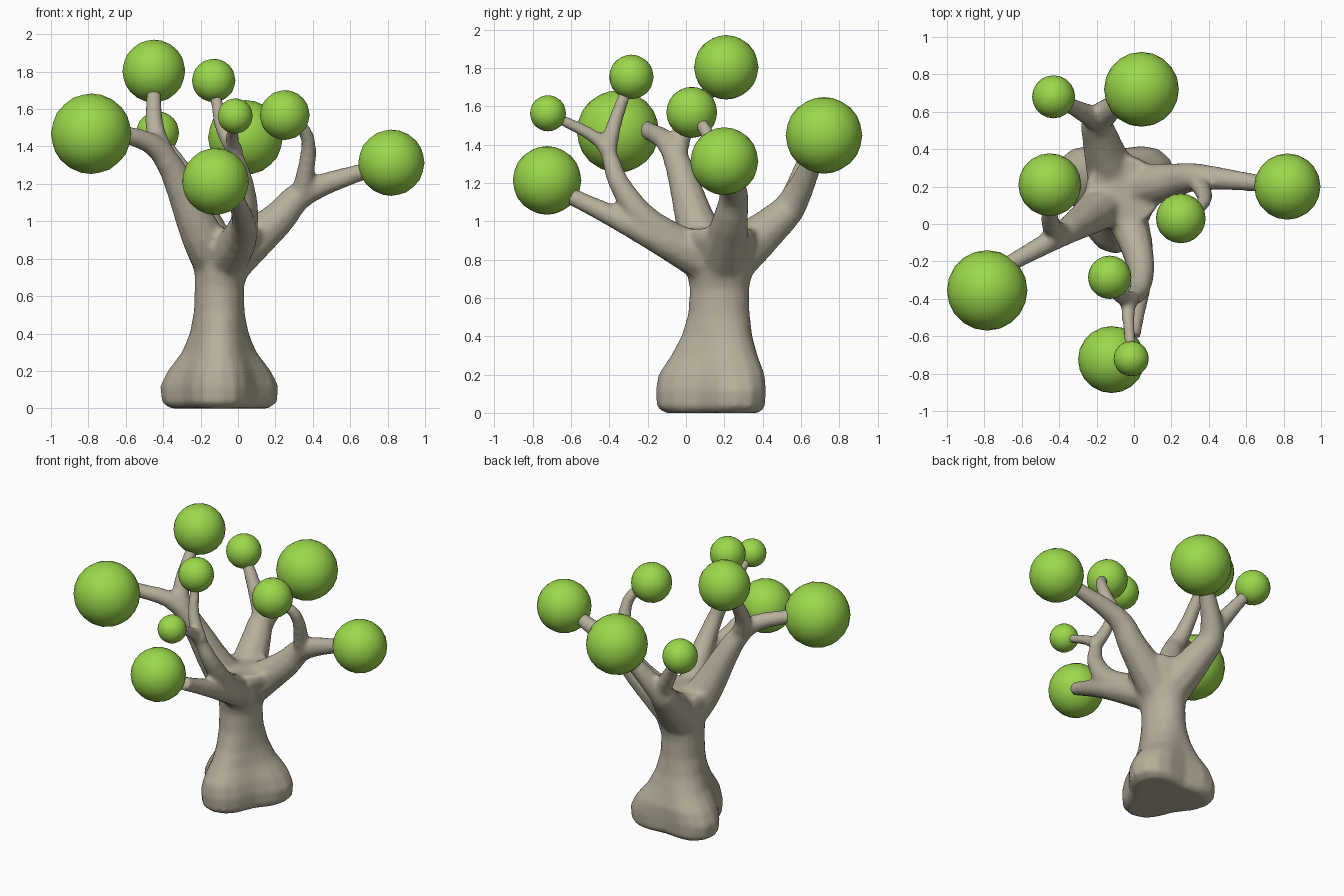
import bpy, bmesh
from math import cos, sin, pi
from mathutils import Vector

if "Cube" in bpy.data.objects:
    bpy.data.objects.remove(bpy.data.objects["Cube"])


def material(name, rgb):
    m = bpy.data.materials.new(name)
    m.diffuse_color = (*rgb, 1)
    m.use_nodes = True
    m.node_tree.nodes["Principled BSDF"].inputs["Base Color"].default_value = m.diffuse_color
    return m


bark = material("bark", (0.47, 0.43, 0.33))
leaf = material("leaf", (0.33, 0.69, 0.07))
bm = bmesh.new()
heart = (-0.09, 0.18, 0.76)  # where the limbs meet inside the trunk


def foliage(x, y, z, r):
    z -= 0.007
    bpy.ops.mesh.primitive_ico_sphere_add(subdivisions=3, radius=r, location=(x, y, z))
    ball = bpy.context.object
    ball.name = "foliage_ball"
    ball.data.materials.append(leaf)
    bpy.ops.object.shade_smooth()
    return x, y, z


def loft(rings):
    for a, b in zip(rings, rings[1:]):
        n = len(a)
        for i in range(n):
            bm.faces.new((a[i], a[(i + 1) % n], b[(i + 1) % n], b[i]))
    bm.faces.new(rings[0][::-1])
    bm.faces.new(rings[-1])


def limb(r0, r1, *points, steps=4):
    """Tapered tube along a smooth spline through the points."""
    p = [Vector(q) for q in points]
    p = [2 * p[0] - p[1]] + p + [2 * p[-1] - p[-2]]
    path = []
    for a, b, c, d in zip(p, p[1:], p[2:], p[3:]):
        for k in range(steps):
            t = k / steps
            path.append(0.5 * (2 * b + (c - a) * t + (2 * a - 5 * b + 4 * c - d) * t ** 2
                               + (3 * b - a - 3 * c + d) * t ** 3))
    path.append(p[-2])
    run = [0.0]
    for a, b in zip(path, path[1:]):
        run.append(run[-1] + (b - a).length)
    rings = []
    for i, c in enumerate(path):
        d = path[min(i + 1, len(path) - 1)] - path[max(i - 1, 0)]
        q = d.to_track_quat('Z', 'Y')
        r = r1 + (r0 - r1) * (1 - run[i] / run[-1]) ** 1.5 + 0.005
        rings.append([bm.verts.new(c + q @ Vector((r * cos(k * pi / 5), r * sin(k * pi / 5), 0)))
                      for k in range(10)])
    loft(rings)


# Trunk: height, radius x, radius y, three-root flare
rings = []
for z, rx, ry, k in ((0, .24, .24, .2), (.03, .28, .275, .2), (.12, .288, .28, .2), (.2, .255, .272, .18),
                     (.3, .19, .225, .13), (.4, .155, .185, .08), (.52, .135, .16, .02), (.65, .132, .155, 0),
                     (.8, .155, .185, 0), (.9, .2, .2, 0), (.96, .2, .18, 0)):
    cx = -0.1 + 0.15 * max(0, z - 0.65)
    ring = []
    for i in range(24):
        t = 2 * pi * i / 24
        f = 1 + k * cos(3 * (t + pi / 2))
        ring.append(bm.verts.new((cx + rx * f * cos(t), 0.175 + ry * f * sin(t), z)))
    rings.append(ring)
loft(rings)

# Front limb with two upper forks and a low fork
limb(.12, .023, heart, (.03, -.18, .98), (.03, -.35, 1.2), (-.03, -.44, 1.41),
     foliage(-.015, -.72, 1.57, .094))
limb(.045, .026, (-.01, -.41, 1.36), (-.09, -.37, 1.52), foliage(-.13, -.285, 1.76, .116))
limb(.13, .042, heart, (.03, -.2, .94), (-.01, -.6, 1.13))
foliage(-.12, -.725, 1.22, .179)
# Right limb and its fork
limb(.14, .036, heart, (.2, .23, 1.0), (.37, .25, 1.16), foliage(.82, .2, 1.32, .177))
limb(.055, .028, (.34, .24, 1.13), (.375, .12, 1.44), foliage(.25, .03, 1.575, .133))
# Left limb and its fork
limb(.14, .042, heart, (-.2, .07, .94), (-.41, -.07, 1.37), (-.68, -.22, 1.485))
foliage(-.785, -.355, 1.475, .215)
limb(.06, .032, (-.38, -.06, 1.32), (-.445, 0, 1.5), foliage(-.45, .21, 1.81, .168))
# Back limb and its fork
limb(.15, .042, heart, (-.18, .46, .99), (-.18, .57, 1.12), foliage(.04, .72, 1.455, .2))
limb(.065, .032, (-.18, .55, 1.1), foliage(-.43, .68, 1.48, .115))

bmesh.ops.recalc_face_normals(bm, faces=bm.faces)
me = bpy.data.meshes.new("trunk_and_branches")
bm.to_mesh(me)
bm.free()
tree = bpy.data.objects.new("trunk_and_branches", me)
bpy.context.collection.objects.link(tree)
me.materials.append(bark)
# Fuse the limbs into one skin and soften the joints
fuse = tree.modifiers.new("fuse", 'REMESH')
fuse.mode = 'VOXEL'
fuse.voxel_size = 0.016
fuse.use_smooth_shade = True
soften = tree.modifiers.new("soften", 'SMOOTH')
soften.factor = 0.5
soften.iterations = 7
